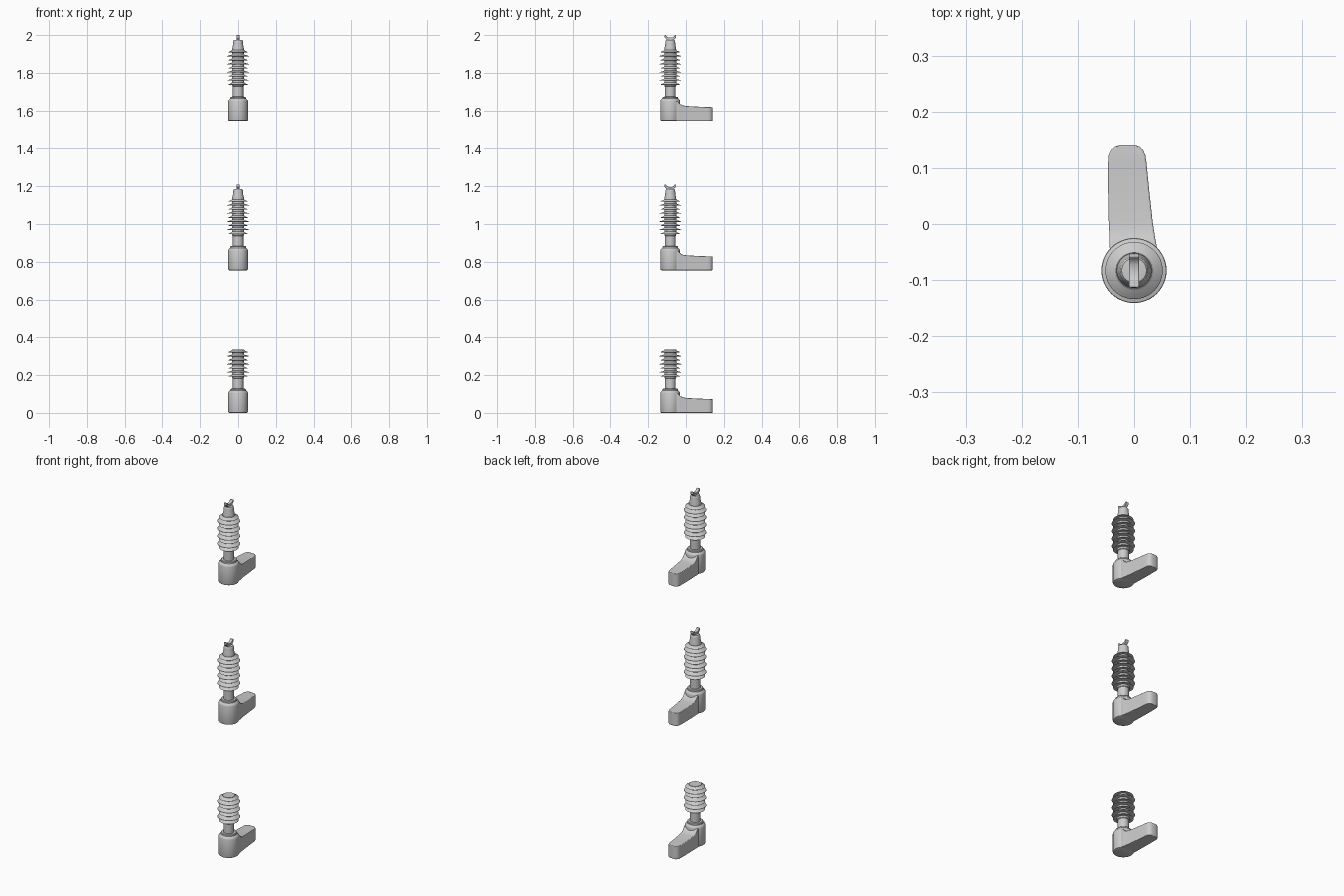
import bpy, bmesh, math

if "Cube" in bpy.data.objects:
    bpy.data.objects.remove(bpy.data.objects["Cube"])

CY = -0.083      # y of the insulator axis
PITCH = 0.0215   # spacing of the sheds


def finish(bm, name, bevel=0, angle=35):
    bmesh.ops.recalc_face_normals(bm, faces=bm.faces)
    me = bpy.data.meshes.new(name)
    bm.to_mesh(me)
    bm.free()
    ob = bpy.data.objects.new(name, me)
    bpy.context.collection.objects.link(ob)
    if bevel:
        m = ob.modifiers.new("round", 'BEVEL')
        m.width, m.segments = bevel, 3
        m.limit_method, m.angle_limit = 'ANGLE', math.radians(40)
    bpy.ops.object.select_all(action='DESELECT')
    ob.select_set(True)
    bpy.context.view_layer.objects.active = ob
    bpy.ops.object.shade_smooth_by_angle(angle=math.radians(angle))
    return ob


def lathe(name, profile, z0, n=48):
    """Turn a (radius, z) profile about the insulator axis and cap its ends."""
    bm = bmesh.new()
    rings = [[bm.verts.new((r * math.cos(2 * math.pi * i / n),
                            CY + r * math.sin(2 * math.pi * i / n), z0 + z))
              for i in range(n)] for r, z in profile]
    for a, b in zip(rings, rings[1:]):
        for i in range(n):
            j = (i + 1) % n
            bm.faces.new((a[i], a[j], b[j], b[i]))
    bm.faces.new(rings[0][::-1])
    bm.faces.new(rings[-1])
    return finish(bm, name)


def arm(name, z0):
    """Loft rectangular sections along y: y, left, right, top."""
    sections = [(-0.085, -0.040, 0.042, 0.108), (-0.045, -0.043, 0.041, 0.106),
                (-0.037, -0.0435, 0.040, 0.097), (-0.028, -0.044, 0.038, 0.088),
                (-0.015, -0.044, 0.036, 0.082), (0.005, -0.045, 0.033, 0.079),
                (0.06, -0.046, 0.027, 0.076), (0.11, -0.046, 0.022, 0.074),
                (0.123, -0.045, 0.020, 0.074), (0.132, -0.041, 0.016, 0.073),
                (0.138, -0.034, 0.009, 0.073), (0.141, -0.025, 0.001, 0.073)]
    bm = bmesh.new()
    loops = [[bm.verts.new(p) for p in ((l, y, z0), (r, y, z0), (r, y, z0 + t), (l, y, z0 + t))]
             for y, l, r, t in sections]
    for a, b in zip(loops, loops[1:]):
        for i in range(4):
            j = (i + 1) % 4
            bm.faces.new((a[i], a[j], b[j], b[i]))
    bm.faces.new(loops[0])
    bm.faces.new(loops[-1])
    return finish(bm, name, 0.004)


def saddle(name, z0):
    """Forked conductor saddle, a side profile extruded across x."""
    half = [(0.018, 0.425), (0.022, 0.435), (0.030, 0.441), (0.030, 0.455),
            (0.024, 0.455), (0.019, 0.447), (0.010, 0.442)]
    pts = half + [(-y, z) for y, z in reversed(half)]
    bm = bmesh.new()
    f = bm.faces.new([bm.verts.new((-0.009, CY + y, z0 + z)) for y, z in pts])
    ext = bmesh.ops.extrude_face_region(bm, geom=[f])
    bmesh.ops.translate(bm, vec=(0.018, 0, 0),
                        verts=[v for v in ext['geom'] if isinstance(v, bmesh.types.BMVert)])
    return finish(bm, name, 0.002)


def insulator(tag, z0, sheds, core_top, capped):
    # hub with stepped shoulder
    lathe(tag + "_hub", [(0.047, 0), (0.051, 0.002), (0.0525, 0.006), (0.0525, 0.105),
                         (0.051, 0.110), (0.045, 0.116), (0.042, 0.119), (0.041, 0.125),
                         (0.038, 0.128), (0.027, 0.129)], z0)
    arm(tag + "_arm", z0)
    # neck and core with alternating small and large sheds
    prof = [(0.028, 0.12), (0.028, 0.182), (0.031, 0.185)]
    for i in range(sheds):
        z, r = 0.196 + i * PITCH, (0.051, 0.058)[i % 2]
        prof += [(0.032, z - 0.002), (r - 0.002, z - 0.004), (r, z - 0.003),
                 (r - 0.001, z - 0.0015), (0.036, z + 0.004), (0.032, z + 0.008)]
    prof += [(0.032, core_top)]
    lathe(tag + "_sheds", prof, z0)
    # tapered end cap with forked saddle
    if capped:
        lathe(tag + "_cap", [(0.031, 0.374), (0.031, 0.385), (0.028, 0.397), (0.026, 0.418),
                             (0.025, 0.425), (0.022, 0.429), (0.015, 0.430)], z0)
        saddle(tag + "_saddle", z0)


insulator("lower", 0.0, 7, 0.335, False)
insulator("middle", 0.755, 9, 0.378, True)
insulator("upper", 1.545, 9, 0.378, True)
